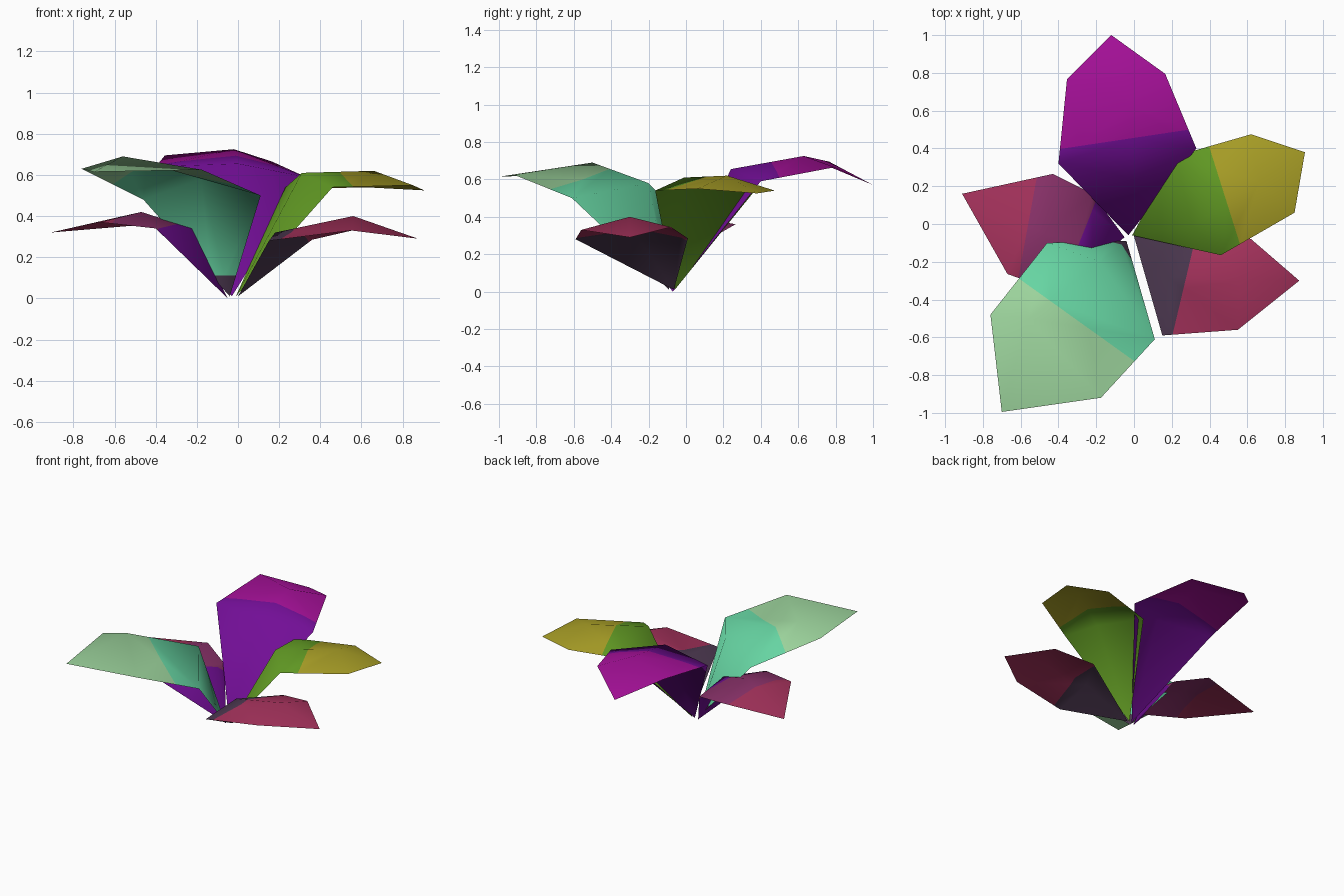
import bpy, bmesh
from mathutils import Vector

cube = bpy.data.objects.get("Cube")
if cube:
    bpy.data.objects.remove(cube, do_unlink=True)


def linear(c):
    return c / 12.92 if c <= 0.04045 else ((c + 0.055) / 1.055) ** 2.4


def material(name, r, g, b):
    colour = [linear(v / 255) for v in (r, g, b)] + [1.0]
    mat = bpy.data.materials.new(name)
    mat.use_nodes = True
    mat.diffuse_color = colour
    bsdf = mat.node_tree.nodes["Principled BSDF"]
    bsdf.inputs["Base Color"].default_value = colour
    bsdf.inputs["Roughness"].default_value = 0.8
    return mat


violet = material("violet", 114, 14, 150)
magenta = material("magenta", 165, 16, 152)
green = material("leaf green", 98, 155, 36)
olive = material("olive", 168, 158, 38)
teal = material("teal", 102, 212, 162)
pale = material("pale green", 155, 210, 155)
plum = material("dark plum", 76, 56, 80)
crimson = material("crimson", 165, 50, 92)
mauve = material("mauve", 138, 50, 106)


def petal(name, base, inner, outer, tip, colours, cuts):
    """Petal with a raised midrib; inner and outer rows run side, midrib, side.
    Each cut (point, normal) starts the next colour outwards."""
    bm = bmesh.new()
    b, t = bm.verts.new(base), bm.verts.new(tip)
    i = [bm.verts.new(p) for p in inner]
    o = [bm.verts.new(p) for p in outer]
    for k in range(2):
        bm.faces.new((b, i[k + 1], i[k]))
        bm.faces.new((i[k], i[k + 1], o[k + 1], o[k]))
        bm.faces.new((o[k], o[k + 1], t))
    bmesh.ops.triangulate(bm, faces=bm.faces[:])
    bmesh.ops.recalc_face_normals(bm, faces=bm.faces[:])
    # upper side outwards
    if sum(f.normal.z * f.calc_area() for f in bm.faces) < 0:
        bmesh.ops.reverse_faces(bm, faces=bm.faces[:])
    # colour borders
    for point, normal in cuts:
        bmesh.ops.bisect_plane(bm, geom=bm.verts[:] + bm.edges[:] + bm.faces[:],
                               plane_co=point, plane_no=normal)
    for f in bm.faces:
        f.smooth = True
        c = f.calc_center_median()
        f.material_index = sum((c - Vector(p)).dot(Vector(n)) > 0 for p, n in cuts)
    mesh = bpy.data.meshes.new(name)
    bm.to_mesh(mesh)
    bm.free()
    for mat in colours:
        mesh.materials.append(mat)
    obj = bpy.data.objects.new(name, mesh)
    bpy.context.collection.objects.link(obj)


# Tall rear petal
petal("back_petal", (-.03, -.06, .01),
      [(-.4, .32, .64), (0, .24, .655), (.33, .4, .59)],
      [(-.355, .765, .695), (-.02, .63, .725), (.165, .795, .665)],
      (-.12, 1, .57), [violet, magenta],
      [((-.04, .45, 0), (-.15, 1, 0))])

# Upper petal on the left
petal("left_upper_petal", (-.01, -.06, .01),
      [(.22, .36, .53), (.31, -.01, .61), (.46, -.165, .54)],
      [(.62, .475, .54), (.66, .22, .62), (.85, .06, .55)],
      (.905, .38, .525), [green, olive],
      [((.48, .15, 0), (.95, .3, 0))])

# Large front petal, dark at its foot
petal("front_petal", (-.04, -.09, .01),
      [(-.46, -.1, .48), (-.18, -.2, .58), (.11, -.61, .5)],
      [(-.76, -.48, .63), (-.56, -.5, .69), (-.175, -.92, .625)],
      (-.7, -.995, .615), [plum, teal, pale],
      [((0, 0, .11), (0, 0, 1)), ((-.3, -.51, 0), (-.58, -.81, 0))])

# Low petal on the left
petal("left_lower_petal", (0, -.065, .01),
      [(.36, .01, .285), (.18, -.28, .32), (.15, -.59, .28)],
      [(.62, -.08, .345), (.56, -.3, .4), (.55, -.56, .33)],
      (.875, -.3, .29), [plum, crimson],
      [((.26, -.35, 0), (.97, -.23, 0))])

# Low petal on the right
petal("right_lower_petal", (-.05, -.07, 0),
      [(-.22, .16, .3), (-.22, -.12, .34), (-.4, -.36, .34)],
      [(-.43, .265, .36), (-.47, -.05, .42), (-.67, -.265, .37)],
      (-.91, .16, .32), [violet, mauve, crimson],
      [((-.25, 0, 0), (-.93, .37, 0)), ((-.56, 0, 0), (-.98, .18, 0))])
